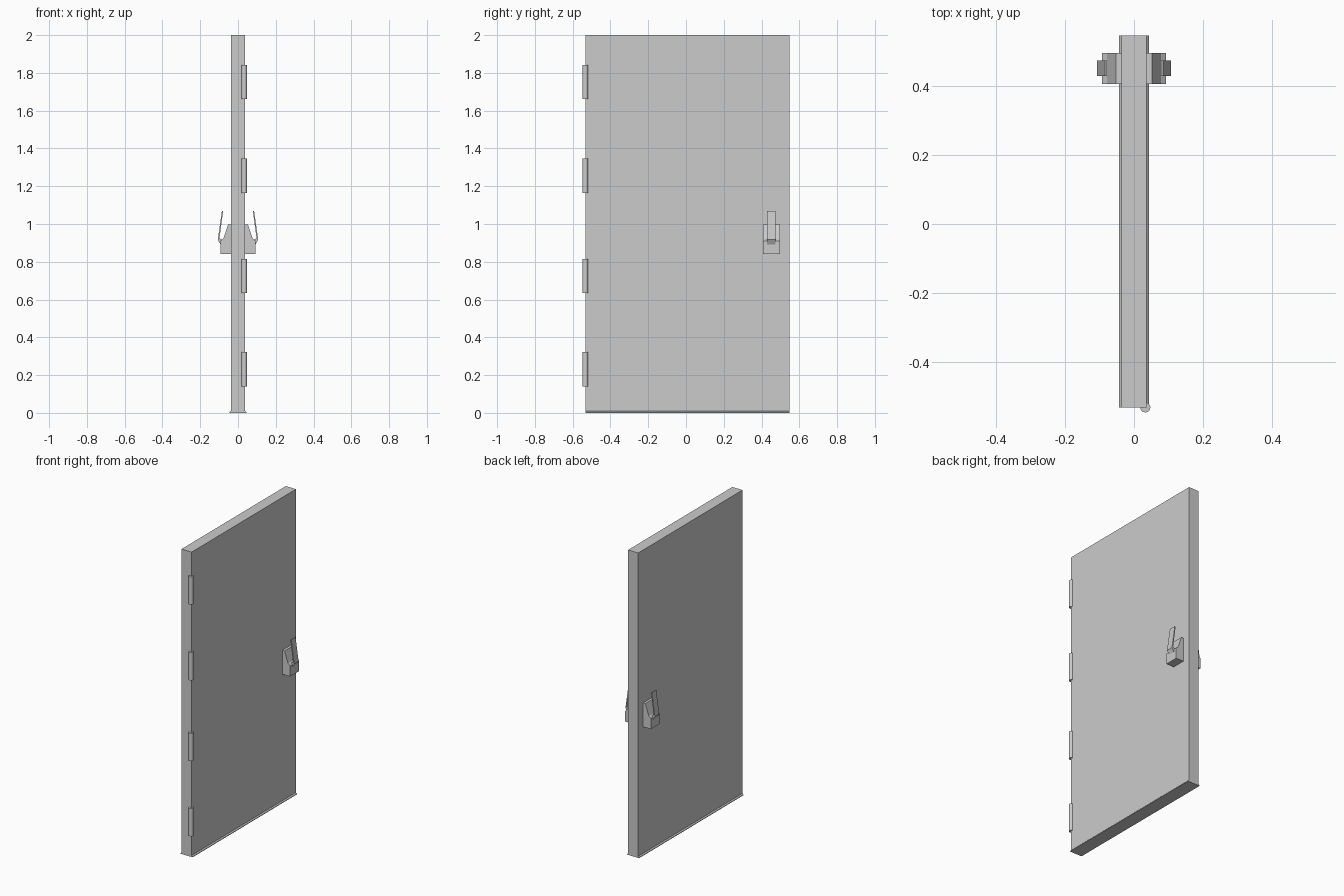
import bpy

if "Cube" in bpy.data.objects:
    bpy.data.objects.remove(bpy.data.objects["Cube"])


def prism(name, profile, y0, y1, mirror=False):
    """Extrude an (x, z) profile along y, optionally mirrored across x = 0."""
    n = len(profile)
    verts = [(x, y, z) for y in (y0, y1) for x, z in profile]
    faces = [tuple(range(n)), tuple(range(2 * n - 1, n - 1, -1))]
    faces += [(i, i + n, (i + 1) % n + n, (i + 1) % n) for i in range(n)]
    mesh = bpy.data.meshes.new(name)
    mesh.from_pydata(verts, [], faces)
    obj = bpy.data.objects.new(name, mesh)
    bpy.context.collection.objects.link(obj)
    # Consistent outward normals
    bpy.context.view_layer.objects.active = obj
    obj.select_set(True)
    bpy.ops.object.mode_set(mode='EDIT')
    bpy.ops.mesh.select_all(action='SELECT')
    bpy.ops.mesh.normals_make_consistent(inside=False)
    bpy.ops.object.mode_set(mode='OBJECT')
    obj.select_set(False)
    if mirror:
        mod = obj.modifiers.new("Mirror", 'MIRROR')
        mod.use_axis = (True, False, False)
        mod.use_mirror_merge = False
    return obj


# Door slab with a small flare along the bottom edge
T, F = 0.037, 0.044
prism("door_slab",
      [(-F, 0), (F, 0), (F, 0.004), (T, 0.011), (T, 2), (-T, 2), (-T, 0.011), (-F, 0.004)],
      -0.533, 0.548)

# Handle housings on both faces
prism("handle_base",
      [(T, 0.84), (0.093, 0.84), (0.093, 0.91), (0.078, 0.922), (0.053, 0.997), (T, 0.997)],
      0.407, 0.497, mirror=True)

# Levers rising from the housings
prism("handle_lever",
      [(0.086, 0.892), (0.093, 0.892), (0.107, 0.917), (0.085, 1.07),
       (0.079, 1.068), (0.098, 0.926), (0.084, 0.917)],
      0.43, 0.475, mirror=True)

# Hinge barrels
for i, z in enumerate((0.232, 0.725, 1.255, 1.752)):
    bpy.ops.mesh.primitive_cylinder_add(vertices=12, radius=0.0148, depth=0.182,
                                        location=(0.033, -0.5332, z))
    hinge = bpy.context.object
    hinge.name = f"hinge_{i + 1}"
    bpy.ops.object.shade_smooth_by_angle()
